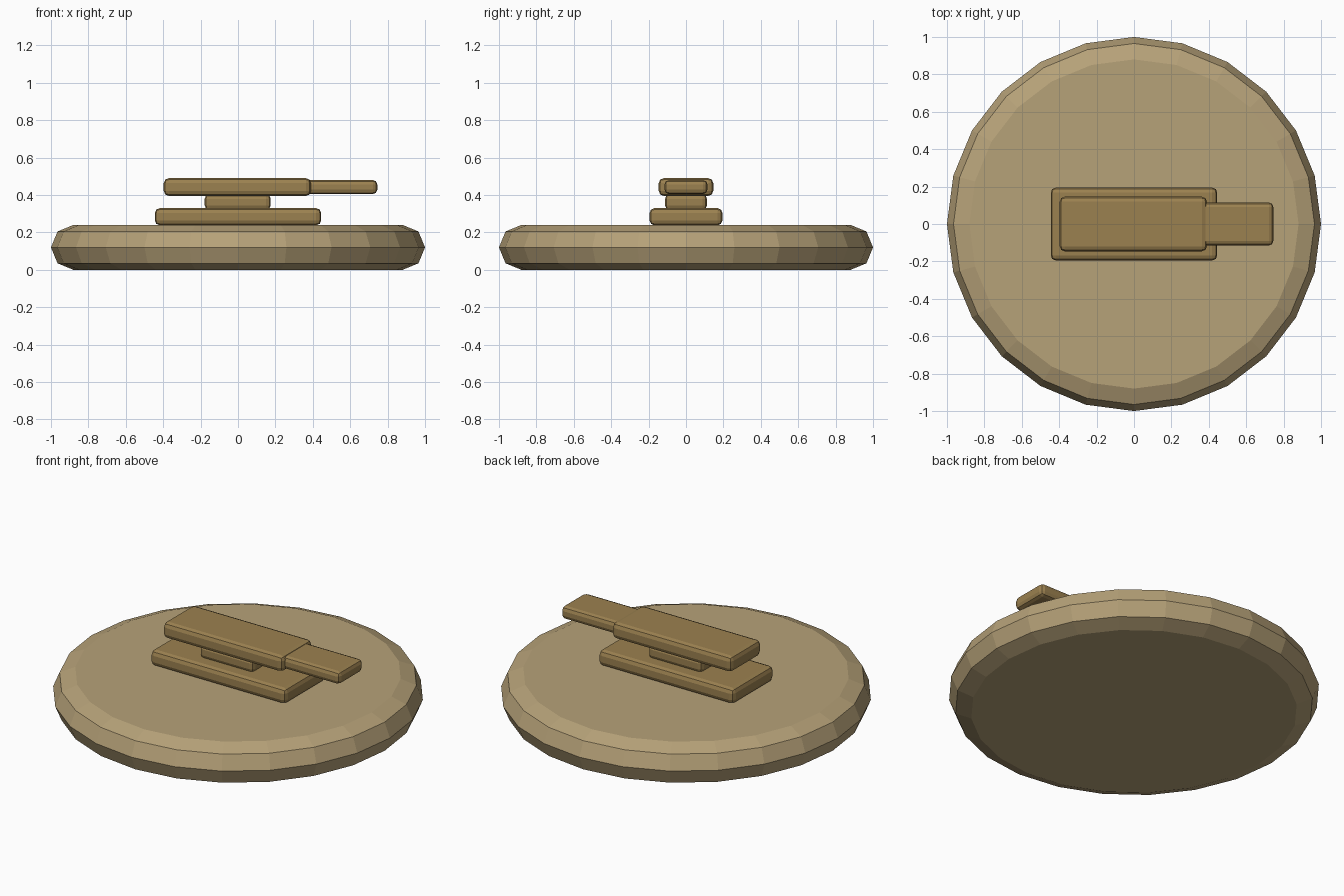
import bpy, bmesh
from math import cos, sin, tau

if "Cube" in bpy.data.objects:
    bpy.data.objects.remove(bpy.data.objects["Cube"])


def material(name, color):
    m = bpy.data.materials.new(name)
    m.diffuse_color = (*color, 1)
    m.use_nodes = True
    m.node_tree.nodes["Principled BSDF"].inputs["Base Color"].default_value = m.diffuse_color
    return m


def finish(name, bm, mat):
    bmesh.ops.recalc_face_normals(bm, faces=bm.faces[:])
    me = bpy.data.meshes.new(name)
    bm.to_mesh(me)
    bm.free()
    me.materials.append(mat)
    ob = bpy.data.objects.new(name, me)
    bpy.context.collection.objects.link(ob)
    return ob


def lathe(name, profile, sides, mat):
    bm = bmesh.new()
    rings = [[bm.verts.new((r * cos(tau * i / sides), r * sin(tau * i / sides), z))
              for i in range(sides)] for r, z in profile]
    for a, b in zip(rings, rings[1:]):
        for i in range(sides):
            j = (i + 1) % sides
            bm.faces.new((a[i], a[j], b[j], b[i]))
    bm.faces.new(rings[0])
    bm.faces.new(rings[-1])
    return finish(name, bm, mat)


def block(name, x, y, z, bevel, mat):
    bm = bmesh.new()
    bmesh.ops.create_cube(bm, size=1)
    for v in bm.verts:
        v.co = [lo + (c + 0.5) * (hi - lo) for c, (lo, hi) in zip(v.co, (x, y, z))]
    ob = finish(name, bm, mat)
    mod = ob.modifiers.new("bevel", "BEVEL")
    mod.width = bevel
    mod.segments = 2
    return ob


stone = material("tan", (0.47, 0.36, 0.19))
brass = material("bronze", (0.33, 0.22, 0.08))

# Round faceted base
lathe("round_base", [(0.88, 0), (0.965, 0.035), (1, 0.12), (0.965, 0.205), (0.88, 0.24)], 24, stone)

# Stacked latch on top
block("mount_plate", (-0.445, 0.445), (-0.195, 0.195), (0.238, 0.33), 0.027, brass)
block("pivot_block", (-0.178, 0.175), (-0.112, 0.112), (0.32, 0.405), 0.025, brass)
block("upper_plate", (-0.397, 0.39), (-0.146, 0.146), (0.395, 0.49), 0.027, brass)
block("handle_tab", (0.34, 0.745), (-0.115, 0.115), (0.405, 0.48), 0.024, brass)
